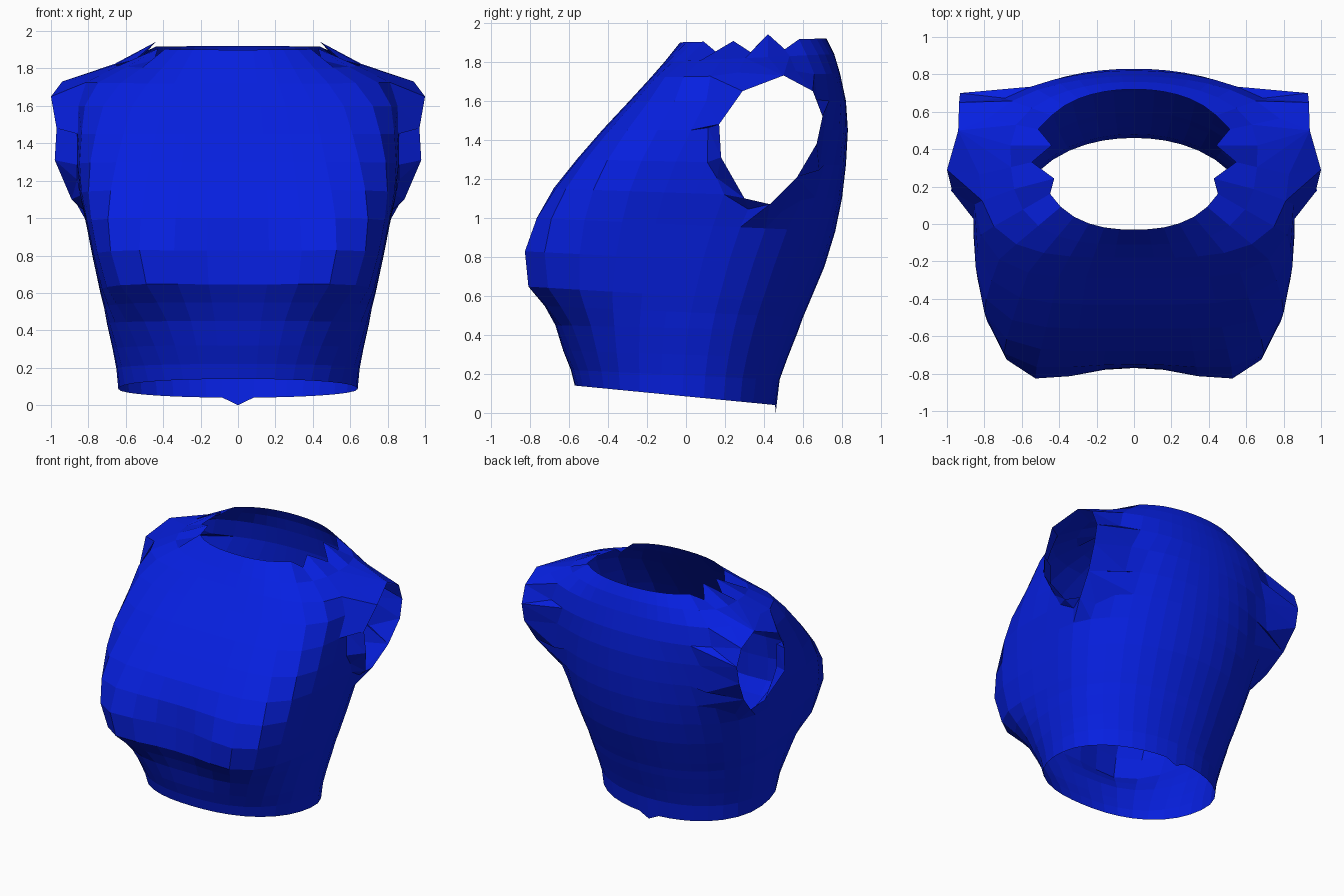
import bpy, bmesh
from math import sin, cos, pi, sqrt

if "Cube" in bpy.data.objects:
    bpy.data.objects.remove(bpy.data.objects["Cube"])

SEG = 18  # columns on one half, front centre to back centre

# Rings: z front, z back, y front, y back, half width, front squareness, chest cleft
RINGS = [
    (.14, .04, -.57, .46, .64, 2.3, 0),
    (.22, .17, -.59, .48, .65, 2.4, 0),
    (.32, .28, -.63, .52, .67, 2.6, 0),
    (.45, .42, -.69, .575, .70, 2.9, .02),
    (.55, .49, -.765, .60, .715, 3.4, .05),
    (.65, .56, -.85, .63, .735, 4.2, .08),
    (.83, .75, -.855, .71, .775, 5.0, .09),
    (1.0, .93, -.78, .765, .81, 5.5, .03),
    (1.15, 1.1, -.68, .80, .845, 5.2, 0),
    (1.3, 1.27, -.56, .82, .86, 5.0, 0),
    (1.45, 1.45, -.43, .83, .86, 4.6, 0),
    (1.6, 1.6, -.29, .82, .86, 4.2, 0),
    (1.72, 1.74, -.18, .79, .83, 3.6, 0),
    (1.80, 1.84, -.11, .76, .66, 3.0, 0),
    (1.90, 1.92, -.03, .72, .51, 2.4, 0),
]

# Rim of the armhole
RIM = [(.97, .17, 1.48), (1.0, .29, 1.65), (.94, .50, 1.73), (.935, .65, 1.65),
       (.93, .70, 1.52), (.93, .67, 1.38), (.90, .57, 1.21), (.86, .43, 1.07),
       (.89, .30, 1.10), (.98, .18, 1.31)]


def ring_points(zf, zb, yf, yb, w, nf, cleft):
    yc = min(.42, .17 * ((zf + zb) / 2) ** 2 - .02)
    pts = []
    for j in range(SEG + 1):
        a = pi * j / SEG
        s, c = abs(sin(a)), cos(a)
        if j in (0, SEG):
            s = 0
        depth, n = (yc - yf, nf) if c > 0 else (yb - yc, 2.1)
        r = ((s / w) ** n + (abs(c) / depth) ** n) ** (-1 / n)
        x, y = r * s, yc - r * c
        if c > 0:
            y += cleft * max(0, 1 - (x / .45) ** 2)
        z = zf + (zb - zf) * (y - yf) / (yb - yf)
        pts.append([x, y, z])
    return pts


def hole_radius(p):
    """Below 1 inside the armhole opening, seen from the side."""
    ry = .28 if p.y > .43 else .32
    return sqrt(((p.y - .43) / ry) ** 2 + ((p.z - 1.41) / .39) ** 2)


rows = [ring_points(*r) for r in RINGS]

# Notched hem at the back and ragged neckline on the shoulders
rows[0][SEG][2] = 0
for j, (dx, dz) in {6: (0, -.06), 7: (-.06, 0), 8: (.04, -.06),
                    9: (-.07, .03), 10: (.02, -.05)}.items():
    rows[-1][j][0] += dx
    rows[-1][j][2] += dz

# Half of the body shell
bm = bmesh.new()
grid = [[bm.verts.new(p) for p in row] for row in rows]
for a, b in zip(grid, grid[1:]):
    for j in range(SEG):
        bm.faces.new((a[j], a[j + 1], b[j + 1], b[j]))

# Open the armhole
hole = []
for f in bm.faces:
    c = f.calc_center_median()
    if c.x > .58 and hole_radius(c) < 1:
        hole.append(f)
border = [e for e in bm.edges
          if len(e.link_faces) == 2 and sum(f in hole for f in e.link_faces) == 1]
bmesh.ops.delete(bm, geom=hole, context='FACES')

# Even out the opening so it stays clear of the rim
for v in {v for e in border for v in e.verts}:
    k = hole_radius(v.co)
    if k < 1:
        v.co.y = .43 + (v.co.y - .43) / k
        v.co.z = 1.41 + (v.co.z - 1.41) / k

# Flared sleeve edge joining the opening to its rim
rim = [bm.verts.new(p) for p in RIM]
rim_edges = [bm.edges.new((rim[i], rim[(i + 1) % len(rim)])) for i in range(len(rim))]
bmesh.ops.bridge_loops(bm, edges=border + rim_edges)
bmesh.ops.recalc_face_normals(bm, faces=bm.faces)

mesh = bpy.data.meshes.new("sleeveless_top")
bm.to_mesh(mesh)
bm.free()
top = bpy.data.objects.new("sleeveless_top", mesh)
bpy.context.collection.objects.link(top)

# Other half
mirror = top.modifiers.new("mirror", 'MIRROR')
mirror.use_clip = True

blue = bpy.data.materials.new("blue_cloth")
blue.diffuse_color = (.002, .014, .75, 1)
blue.use_nodes = True
blue.node_tree.nodes["Principled BSDF"].inputs["Base Color"].default_value = blue.diffuse_color
mesh.materials.append(blue)
